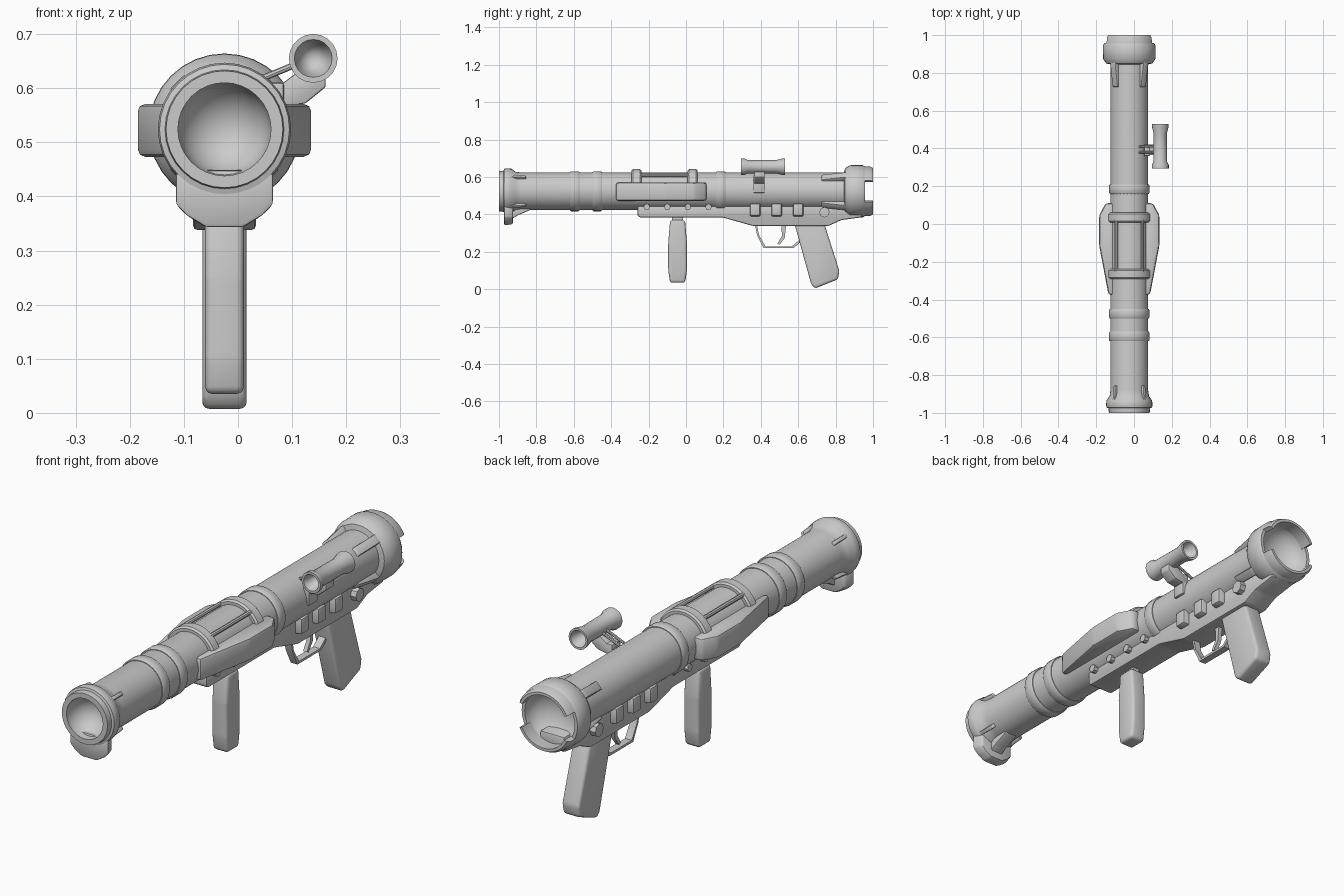
import bpy, bmesh, math
from mathutils import Matrix, Vector

cube = bpy.data.objects.get("Cube")
if cube:
    bpy.data.objects.remove(cube, do_unlink=True)

CX, CZ, R = -0.025, 0.524, 0.1   # barrel axis and radius
AXIS = Matrix.Translation((CX, 0, CZ))

grey = bpy.data.materials.new("plain_grey")
grey.use_nodes = True
grey.diffuse_color = (0.6, 0.6, 0.6, 1)
grey.node_tree.nodes["Principled BSDF"].inputs["Base Color"].default_value = (0.6, 0.6, 0.6, 1)


def finish(name, bm, angle=35):
    bmesh.ops.recalc_face_normals(bm, faces=bm.faces)
    mesh = bpy.data.meshes.new(name)
    bm.to_mesh(mesh)
    bm.free()
    mesh.materials.append(grey)
    ob = bpy.data.objects.new(name, mesh)
    bpy.context.collection.objects.link(ob)
    bpy.ops.object.select_all(action='DESELECT')
    ob.select_set(True)
    bpy.context.view_layer.objects.active = ob
    bpy.ops.object.shade_smooth_by_angle(angle=math.radians(angle))
    return ob


def sweep(name, profile, start=0, end=360, segs=32, matrix=AXIS, closed=True):
    """Turn a (y, radius) profile about the y axis."""
    bm = bmesh.new()
    full = end - start == 360
    rows = []
    for i in range(segs if full else segs + 1):
        t = math.radians(start + (end - start) * i / segs)
        rows.append([bm.verts.new((r * math.cos(t), y, r * math.sin(t))) for y, r in profile])
    n = len(profile)
    for i in range(segs):
        a, b = rows[i], rows[(i + 1) % len(rows)]
        for j in range(n if closed else n - 1):
            k = (j + 1) % n
            bm.faces.new((a[j], a[k], b[k], b[j]))
    if not full:
        bm.faces.new(rows[0])
        bm.faces.new(rows[-1])
    bmesh.ops.remove_doubles(bm, verts=bm.verts, dist=1e-5)
    bm.transform(matrix)
    return finish(name, bm)


def prism(name, pts, axis, lo, hi, bevel=0.0, matrix=None, taper=1.0, segs=2):
    """Extrude a 2D outline along an axis; taper shrinks the far end."""
    bm = bmesh.new()
    mid = [sum(p[k] for p in pts) / len(pts) for k in (0, 1)]
    put = {'X': lambda a, b, c: (c, a, b), 'Y': lambda a, b, c: (a, c, b),
           'Z': lambda a, b, c: (a, b, c)}[axis]
    near = [bm.verts.new(put(a, b, lo)) for a, b in pts]
    far = [bm.verts.new(put(mid[0] + (a - mid[0]) * taper, mid[1] + (b - mid[1]) * taper, hi))
           for a, b in pts]
    bm.faces.new(near)
    bm.faces.new(far)
    for i in range(len(pts)):
        j = (i + 1) % len(pts)
        bm.faces.new((near[i], near[j], far[j], far[i]))
    bmesh.ops.recalc_face_normals(bm, faces=bm.faces)
    if bevel:
        bmesh.ops.bevel(bm, geom=bm.edges[:], offset=bevel, segments=segs, profile=0.5,
                        affect='EDGES', clamp_overlap=True)
    if matrix:
        bm.transform(matrix)
    return finish(name, bm)


def rect(a0, a1, b0, b1):
    return [(a0, b0), (a1, b0), (a1, b1), (a0, b1)]


def rod(name, path, radius):
    """Thin round bar through the given points."""
    bm = bmesh.new()
    for p, q in zip(path, path[1:]):
        p, q = Vector(p), Vector(q)
        turn = (q - p).to_track_quat('Z', 'Y').to_matrix().to_4x4()
        bmesh.ops.create_cone(bm, cap_ends=True, segments=8, radius1=radius, radius2=radius,
                              depth=(q - p).length + radius,
                              matrix=Matrix.Translation((p + q) / 2) @ turn)
    return finish(name, bm)


def bowl(y, radius, depth):
    """Profile of a concave dish, from the rim to its centre."""
    return [(y + depth * math.sin(a), radius * math.cos(a))
            for a in (math.pi / 2 * i / 8 for i in range(9))]


# Barrel with muzzle lip, rear bell and a dish at each end
outer = [(-1, 0.086), (-1, 0.108), (-0.975, 0.11), (-0.972, 0.12), (-0.96, 0.123), (-0.935, 0.121),
         (-0.91, 0.104), (-0.88, R), (0.845, R), (0.85, 0.122), (0.875, 0.139),
         (0.945, 0.14), (0.957, 0.132), (0.957, 0.118)]
sweep("barrel", bowl(-0.99, 0.086, 0.09)[::-1] + outer + bowl(0.95, 0.117, -0.09), closed=False)

# Raised bands
for i, (y0, y1) in enumerate(((-0.62, -0.57), (-0.5, -0.45), (0.16, 0.21))):
    sweep(f"band_{i + 1}", [(y0, 0.09), (y0, 0.103), (y0 + .006, 0.107), (y1 - .006, 0.107),
                            (y1, 0.103), (y1, 0.09)])

# Rear lips above and below the nozzle
for name, mid in (("upper_rear_lip", 90), ("lower_rear_lip", 270)):
    sweep(name, [(0.94, 0.134), (0.985, 0.132), (1, 0.124), (1, 0.112), (0.94, 0.114)],
          mid - 64, mid + 64, 16)

# Saddle clamps with two tie rods
for name, y in (("front_clamp", -0.265), ("rear_clamp", 0.035)):
    sweep(name, [(y - .026, 0.09), (y - .026, 0.112), (y - .018, 0.119), (y + .018, 0.119),
                 (y + .026, 0.112), (y + .026, 0.09)], 20, 160, 18)
for side in (-1, 1):
    x = CX + side * 0.07
    rod("tie_rod", [(x, -0.25, 0.61), (x, 0.02, 0.61)], 0.009)

# Side pods
pod = [(.08, .11), (.125, .11), (.16, .045), (.16, -.11), (.11, -.375), (.08, -.375)]
for name, side in (("left_pod", 1), ("right_pod", -1)):
    prism(name, [(CX + side * a, b) for a, b in pod], 'Z', 0.473, 0.571, 0.014)

# Radial fins near the muzzle and in front of the bell
for deg in (45, 135, 225, 315):
    spin = AXIS @ Matrix.Rotation(math.radians(90 - deg), 4, 'Y')
    prism("bell_fin", [(.72, .09), (.73, .108), (.84, .124), (.88, .124), (.88, .09)], 'X',
          -0.019, 0.019, 0.004, spin)
    prism("muzzle_fin", [(-.94, .09), (-.94, .119), (-.86, .113), (-.85, .09)], 'X',
          -0.008, 0.008, 0.003, spin)

# Rounded foot under the muzzle
fan = [(-.092, .45), (-.092, .385), (-.07, .363), (-.035, .342), (.035, .342), (.07, .363),
       (.092, .385), (.092, .45)]
prism("muzzle_foot", [(CX + a, b) for a, b in fan], 'Y', -0.972, -0.925, 0.008, taper=0.85)
prism("foot_brace", [(-.94, .44), (-.94, .37), (-.9, .395), (-.83, .425), (-.83, .44)], 'X',
      CX - 0.03, CX + 0.03, 0.006)

# Lower rail with lugs and studs
rail = [(-.26, .45), (-.26, .395), (-.245, .383), (.2, .383), (.36, .338), (.76, .338),
        (.83, .37), (.94, .385), (.94, .45)]
prism("lower_rail", rail, 'X', CX - 0.058, CX + 0.058, 0.008)
for side in (-1, 1):
    for y in (0.37, 0.485, 0.6):
        prism("rail_lug", rect(y - .03, y + .03, .388, .463), 'X',
              CX + side * 0.04, CX + side * 0.085, 0.006, taper=0.85)
    for y, z, r in ((-.21, .44, .017), (-.1, .44, .017), (.01, .44, .017), (.12, .44, .017),
                    (.74, .412, .028)):
        rod("rail_stud", [(CX + side * 0.04, y, z), (CX + side * 0.07, y, z)], r)

# Foregrip on its post
prism("foregrip_post", rect(-.075, -.015, .3, .4), 'X', CX - 0.016, CX + 0.016)
grip = [(-.085, .37), (-.095, .25), (-.095, .1), (-.085, .035), (-.005, .035), (.005, .1),
        (.005, .25), (-.005, .37)]
prism("foregrip", grip, 'X', CX - 0.036, CX + 0.036, 0.014, segs=3)

# Pistol grip
handle = [(.58, .35), (.74, .35), (.82, .098), (.812, .053), (.69, .004), (.67, .025)]
prism("pistol_grip", handle, 'X', CX - 0.041, CX + 0.041, 0.013, segs=3)

# Trigger and guard
guard = [(.37, .34), (.38, .29), (.415, .22), (.575, .22), (.61, .25), (.625, .27)]
prism("trigger_guard", guard + [(y + (.01 if y < .5 else -.008), z + (.01 if z < .26 else 0))
                                for y, z in reversed(guard)], 'X', CX - 0.016, CX + 0.016)
prism("trigger", [(.51, .345), (.513, .285), (.488, .243), (.5, .238), (.528, .275), (.535, .345)],
      'X', CX - 0.009, CX + 0.009)

# Sight tube with flared ends
SIGHT = Matrix.Translation((0.139, 0, 0.655))
sweep("sight_tube", [(.4, 0), (.31, .031), (.295, .035), (.295, .045), (.312, .045), (.33, .036),
                     (.48, .035), (.515, .044), (.53, .045), (.53, .036), (.42, 0)], segs=20,
      matrix=SIGHT, closed=False)

# Sight bracket and stay
prism("sight_bracket", [(.05, .56), (.1, .568), (.125, .572), (.162, .602), (.162, .63),
                        (.11, .63), (.05, .585)], 'Y', 0.365, 0.42, 0.004)
prism("bracket_pad", rect(.36, .42, .515, .61), 'X', 0.055, 0.085, 0.005)
for y in (0.38, 0.41):
    rod("sight_stay", [(0.03, y, 0.612), (0.11, y, 0.645)], 0.006)
